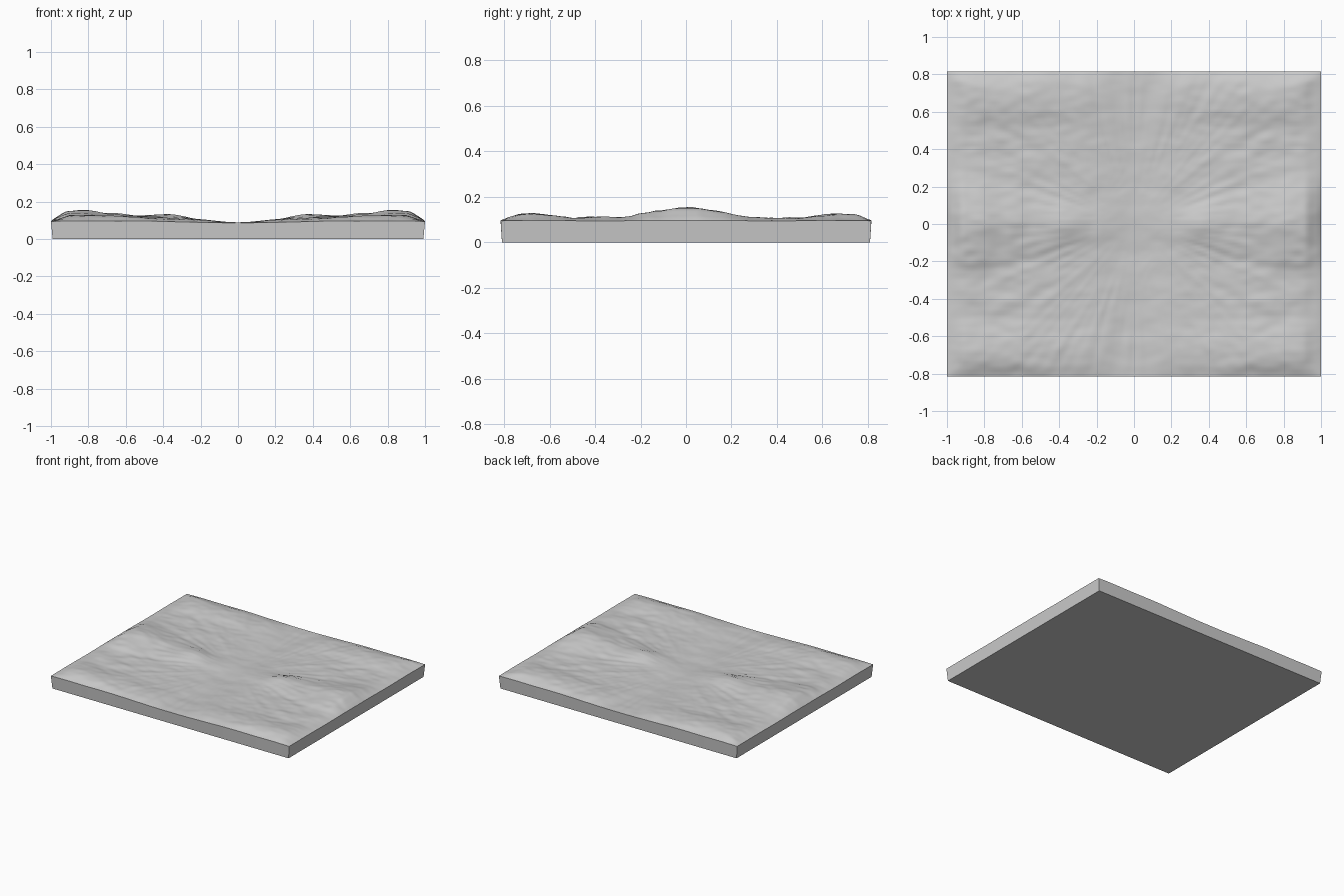
import bpy, bmesh, math
from mathutils import Vector, noise

if "Cube" in bpy.data.objects:
    bpy.data.objects.remove(bpy.data.objects["Cube"])

HX, HY = 1.0, 0.815
NX, NY = 132, 108

def interp(t, pts):
    for (a, u), (b, v) in zip(pts, pts[1:]):
        if t <= b:
            k = max(0, (t - a) / (b - a))
            return u + (v - u) * k * k * (3 - 2 * k)
    return pts[-1][1]

# Height along the central ridge, rising outwards from the middle valley
RIDGE = [(0, .088), (.2, .104), (.39, .134), (.55, .126), (.68, .138), (.82, .153), (.92, .147), (1, .132)]
# Height in the low belts, and the strength of the outer hills across y
BELT = [(0, .086), (.3, .099), (.6, .106), (.9, .107), (1, .103)]
HILLS = [(0, 0), (.48, 0), (.68, .018), (.76, .012), (.82, .0)]

def bump(v, w):
    return math.exp(-(v / w) ** 2)

def height(x, y):
    ax, ay = abs(x), abs(y)
    belt = interp(ax, BELT)
    width = .09 + .16 * ax * ax
    z = belt + (interp(ax, RIDGE) - belt) * bump(ay, width)
    z += interp(ay, HILLS) * interp(ax, [(0, .2), (.3, .5), (.6, 1), (.85, 1), (1, .3)])
    # streaks fanning out from the centre
    r, a = math.hypot(ax, ay), math.atan2(ay, ax)
    fan = min(1, r * 2.5)
    z += .0038 * fan * noise.noise(Vector((a * 17, r * 2.5, 1.7)))
    # rough ground, mirrored left to right
    s = 1 if y > 0 else .96
    z += .005 * noise.noise(Vector((ax * 5, y * s * 9, 4.2)))
    z += .004 * noise.noise(Vector((ax * 12, y * s * 24, 8.1))) * (.3 + .7 * min(1, ax * 1.6))
    # shoulders dropping to the slab edge
    rim = .095 + .004 * noise.noise(Vector((ax * 4, ay * 4, 2))) - .008 * bump(ax, .25) * (ay > .6)
    k = min(1, (HX - ax) / .085, (HY - ay) / .07)
    k = max(0, k) ** .65
    return rim + (z - rim) * k

# Terrain surface
bm = bmesh.new()
bmesh.ops.create_grid(bm, x_segments=NX, y_segments=NY, size=1)
for v in bm.verts:
    x, y = v.co.x * HX, v.co.y * HY
    v.co = (x, y, height(x, y))

# Slab walls, tapered slightly inwards, and flat underside
rim_edges = [e for e in bm.edges if e.is_boundary]
res = bmesh.ops.extrude_edge_only(bm, edges=rim_edges)
for v in [g for g in res["geom"] if isinstance(g, bmesh.types.BMVert)]:
    v.co = (v.co.x * .991, v.co.y * .993, 0)
bottom = [g for g in res["geom"] if isinstance(g, bmesh.types.BMEdge) and g.is_boundary]
bmesh.ops.contextual_create(bm, geom=bottom)
bmesh.ops.recalc_face_normals(bm, faces=bm.faces)

mesh = bpy.data.meshes.new("terrain_slab")
bm.to_mesh(mesh)
bm.free()
slab = bpy.data.objects.new("terrain_slab", mesh)
bpy.context.collection.objects.link(slab)
bpy.context.view_layer.objects.active = slab
slab.select_set(True)
bpy.ops.object.shade_smooth_by_angle(angle=math.radians(35))
